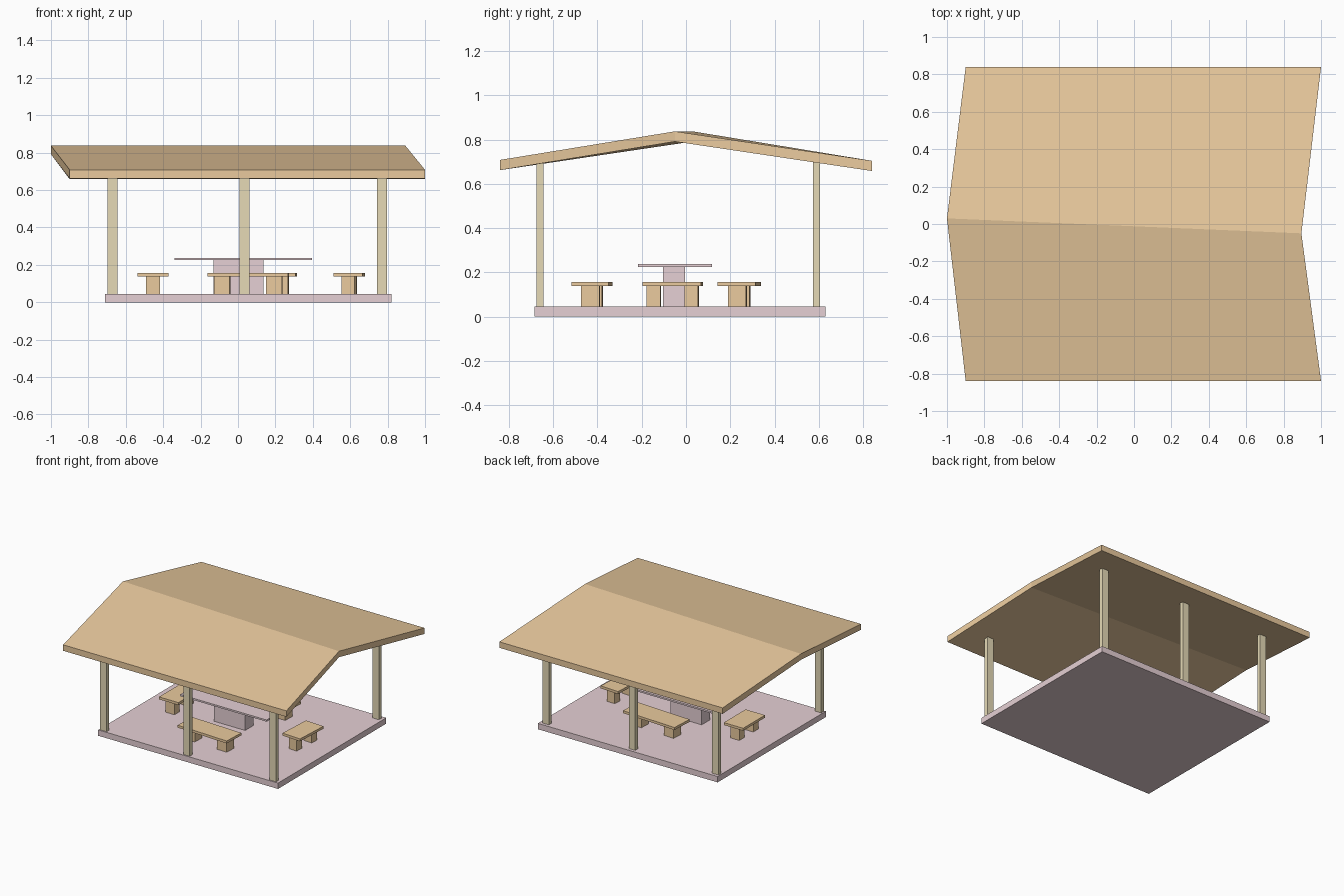
import bpy, bmesh
from math import radians
from mathutils import Matrix, Vector

if "Cube" in bpy.data.objects:
    bpy.data.objects.remove(bpy.data.objects["Cube"])


def material(name, rgb):
    m = bpy.data.materials.new(name)
    m.diffuse_color = (*rgb, 1)
    m.use_nodes = True
    m.node_tree.nodes["Principled BSDF"].inputs["Base Color"].default_value = m.diffuse_color
    return m


WOOD = material("warm_wood", (0.82, 0.59, 0.34))
POST = material("pale_wood", (0.79, 0.70, 0.47))
STONE = material("pink_stone", (0.79, 0.63, 0.66))


def finish(name, bm, mat):
    bmesh.ops.recalc_face_normals(bm, faces=bm.faces)
    mesh = bpy.data.meshes.new(name)
    bm.to_mesh(mesh)
    bm.free()
    mesh.materials.append(mat)
    ob = bpy.data.objects.new(name, mesh)
    bpy.context.collection.objects.link(ob)
    return ob


def box(name, lo, hi, mat, frame=Matrix()):
    lo, hi = Vector(lo), Vector(hi)
    bm = bmesh.new()
    bmesh.ops.create_cube(bm, size=1, matrix=frame @ Matrix.Translation((lo + hi) / 2)
                          @ Matrix.Diagonal((*(hi - lo), 1)))
    return finish(name, bm, mat)


# Floor slab
box("floor", (-0.71, -0.685, 0), (0.82, 0.63, 0.045), STONE)

# Six roof posts
for side, y, h in (("front", -0.66, 0.695), ("back", 0.59, 0.70)):
    for pos, x in (("left", -0.672), ("middle", 0.035), ("right", 0.77)):
        box(f"{side}_{pos}_post", (x - 0.027, y - 0.016, 0.045),
            (x + 0.027, y + 0.016, h), POST)

# Bent roof slab: the ridge is shifted left and slightly skewed
ends = [[(-0.9, -0.84, 0.708), (-1.0, 0.03, 0.837), (-0.9, 0.84, 0.704)],
        [(1.0, -0.84, 0.708), (0.895, -0.05, 0.837), (1.0, 0.84, 0.704)]]
bm = bmesh.new()
rings = []
for top in ends:
    bottom = [(x, y, z - 0.046) for x, y, z in reversed(top)]
    rings.append([bm.verts.new(p) for p in top + bottom])
a, b = rings
for i in range(6):
    j = (i + 1) % 6
    bm.faces.new((a[i], a[j], b[j], b[i]))
for r in rings:
    bm.faces.new((r[0], r[1], r[4], r[5]))
    bm.faces.new((r[1], r[2], r[3], r[4]))
finish("roof", bm, WOOD)

# Pedestal table
box("table_base", (-0.13, -0.105, 0.045), (0.135, -0.005, 0.226), STONE)
box("table_top", (-0.34, -0.217, 0.225), (0.395, 0.118, 0.238), STONE)


# Benches: a plank on two block legs
def bench(name, x, y, length, width, angle, leg_gap, leg_l, leg_w):
    frame = Matrix.Translation((x, y, 0)) @ Matrix.Rotation(radians(angle), 4, 'Z')
    box(name + "_seat", (-length / 2, -width / 2, 0.138),
        (length / 2, width / 2, 0.157), WOOD, frame)
    for tag, s in (("left", -1), ("right", 1)):
        c = s * leg_gap / 2
        box(f"{name}_{tag}_leg", (c - leg_l / 2, -leg_w / 2, 0.045),
            (c + leg_l / 2, leg_w / 2, 0.139), WOOD, frame)


bench("front_bench", 0.055, -0.425, 0.43, 0.168, -2.5, 0.28, 0.085, 0.083)
bench("back_bench", 0.085, 0.24, 0.455, 0.172, -3, 0.285, 0.085, 0.083)
bench("left_bench", -0.455, -0.06, 0.265, 0.165, 90, 0.17, 0.062, 0.075)
bench("right_bench", 0.595, -0.06, 0.265, 0.155, 87, 0.17, 0.062, 0.07)
